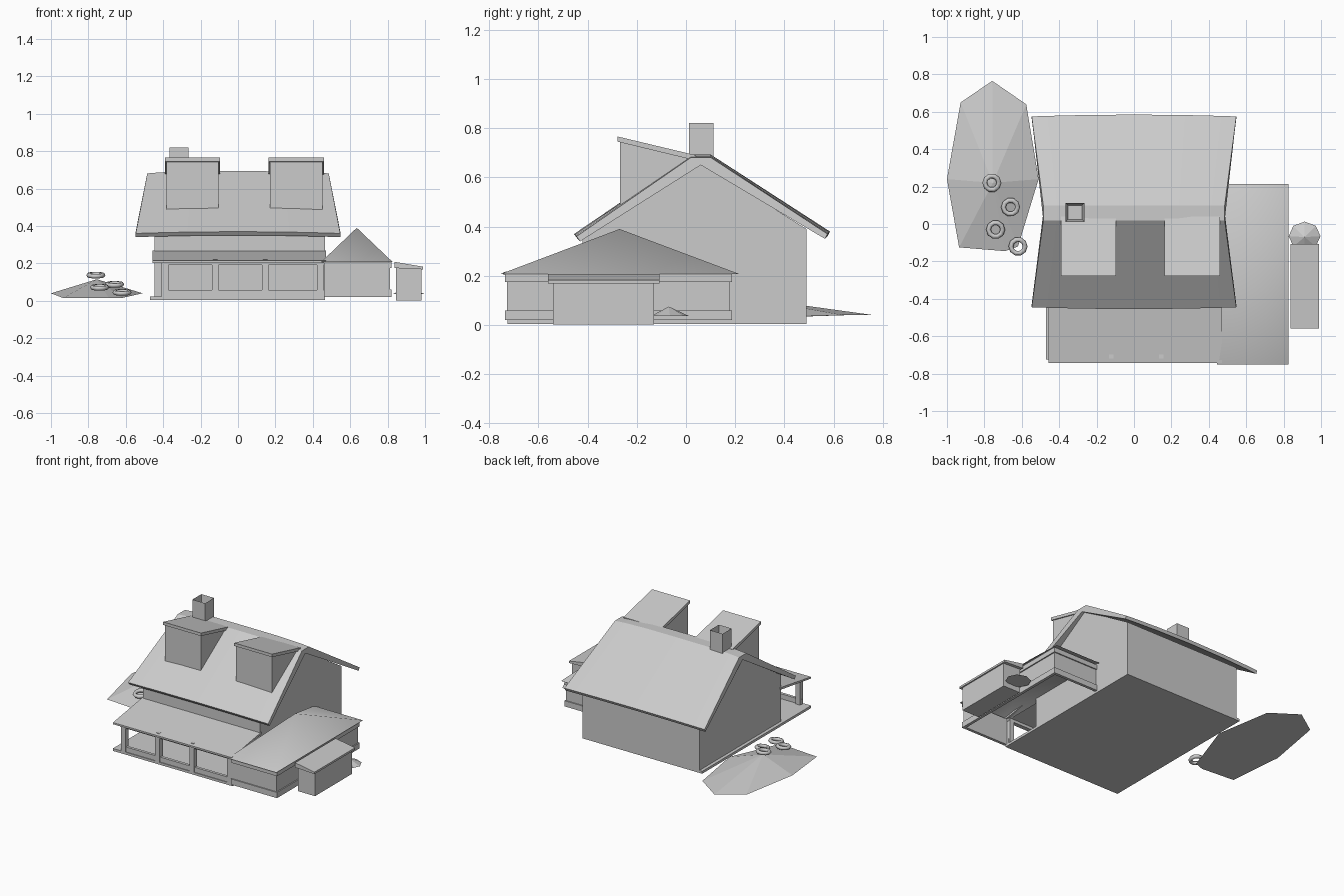
import bpy, bmesh, math
from mathutils import Matrix, Vector

old = bpy.data.objects.get("Cube")
if old:
    bpy.data.objects.remove(old, do_unlink=True)

grey = bpy.data.materials.new("plain grey")
grey.use_nodes = True
GREY = (0.6, 0.6, 0.6, 1)
grey.diffuse_color = GREY
grey.node_tree.nodes["Principled BSDF"].inputs["Base Color"].default_value = GREY


def finish(name, bm, smooth=False):
    bmesh.ops.recalc_face_normals(bm, faces=bm.faces)
    for f in bm.faces:
        f.smooth = smooth
    mesh = bpy.data.meshes.new(name)
    bm.to_mesh(mesh)
    bm.free()
    mesh.materials.append(grey)
    ob = bpy.data.objects.new(name, mesh)
    bpy.context.collection.objects.link(ob)
    return ob


def loft(name, rings, smooth=False):
    """Skin a row of equal closed outlines and cap both ends."""
    bm = bmesh.new()
    rows = [[bm.verts.new(p) for p in ring] for ring in rings]
    n = len(rows[0])
    for a, b in zip(rows, rows[1:]):
        for i in range(n):
            j = (i + 1) % n
            bm.faces.new((a[i], a[j], b[j], b[i]))
    bm.faces.new(rows[0])
    bm.faces.new(rows[-1])
    return finish(name, bm, smooth)


def prism(name, x0, x1, profile):
    """Extrude a (y, z) outline along x."""
    return loft(name, [[(x, y, z) for y, z in profile] for x in (x0, x1)])


def box(name, x, y, z):
    return prism(name, *x, [(y[0], z[0]), (y[1], z[0]), (y[1], z[1]), (y[0], z[1])])


def fan(name, rim, apex, smooth=False, closed=True):
    """Cone-like shell from a rim up to one point."""
    bm = bmesh.new()
    vs = [bm.verts.new(p) for p in rim]
    top = bm.verts.new(apex)
    for a, b in zip(vs, vs[1:] + vs[:1]):
        bm.faces.new((a, b, top))
    if closed:
        bm.faces.new(vs)
    return finish(name, bm, smooth)


# Main house with gabled ends
prism("house_walls", -0.447, 0.465,
      [(-0.42, 0.01), (-0.42, 0.35), (0.06, 0.66), (0.49, 0.39), (0.49, 0.01)])
box("foundation_slab", (-0.47, 0.465), (-0.725, 0.49), (0.005, 0.022))

# Main roof: flared towards the eaves, slightly bowed along its length
roof_profile = [(-0.445, 0.36, 0.547), (0.02, 0.693, 0.485), (0.10, 0.693, 0.485),
                (0.575, 0.37, 0.547), (0.565, 0.35, 0.547), (0.06, 0.662, 0.485),
                (-0.43, 0.34, 0.547)]
stations = []
for t in (-1, -0.85, -0.5, 0, 0.5, 0.85, 1):
    bow = 0.01 * (1 - t * t)
    ring = []
    for y, z, half in roof_profile:
        eave = abs(y - 0.06) > 0.2
        out = math.copysign(bow, y - 0.06) if eave else 0
        ring.append((t * half, y + out, z + (bow if eave else -0.012 * t ** 4)))
    stations.append(ring)
loft("main_roof", stations)

# Dormers with roofs falling back to the ridge
for side, cx in (("right", -0.243), ("left", 0.312)):
    prism(side + "_dormer_walls", cx - 0.14, cx + 0.14,
          [(-0.268, 0.48), (-0.268, 0.748), (0.05, 0.675)])
    prism(side + "_dormer_roof", cx - 0.148, cx + 0.148,
          [(-0.278, 0.745), (-0.278, 0.766), (0.04, 0.69), (0.04, 0.668)])

# Hollow chimney
bm = bmesh.new()
bmesh.ops.create_cube(bm, size=1, matrix=Matrix.Translation((-0.315, 0.062, 0.72))
                      @ Matrix.Diagonal((0.1, 0.1, 0.2, 1)))
bm.faces.ensure_lookup_table()
top = max(bm.faces, key=lambda f: f.calc_center_median().z)
bmesh.ops.inset_region(bm, faces=[top], thickness=0.017)
bmesh.ops.translate(bm, verts=top.verts, vec=(0, 0, -0.1))
finish("chimney", bm)

# Front porch
prism("porch_roof", -0.457, 0.47,
      [(-0.742, 0.203), (-0.742, 0.215), (-0.41, 0.268), (-0.41, 0.252)])
box("porch_beam", (-0.41, 0.46), (-0.725, -0.695), (0.19, 0.21))
box("porch_kerb", (-0.41, 0.46), (-0.72, -0.70), (0.02, 0.057))
for i, x in enumerate((-0.39, -0.122, 0.145, 0.44)):
    box(f"porch_post_{i + 1}", (x - 0.018, x + 0.018), (-0.725, -0.69), (0.02, 0.205))
    if i in (1, 2):
        box(f"post_tip_{i + 1}", (x - 0.012, x + 0.012), (-0.72, -0.696), (0.2, 0.222))

# Side annex: open-bottomed walls with a raised sill and top band
for name, z0, z1, grow in (("wall", 0.05, 0.18, 0), ("sill", 0.02, 0.06, 0.008),
                           ("band", 0.175, 0.208, 0.008)):
    right, front, back = 0.812 + grow, -0.728 - grow, 0.178 + grow
    z = (z0, z1)
    box("annex_side_" + name, (0.80, right), (front, back), z)
    box("annex_front_" + name, (0.46, right), (front, -0.716), z)
    box("annex_back_" + name, (0.46, right), (0.166, back), z)
x0, x1, y0, y1 = 0.445, 0.826, -0.752, 0.215
fan("annex_roof", [(x0, y0, 0.208), (x1, y0, 0.208), (x1, y1, 0.208), (x0, y1, 0.208)],
    (0.635, -0.27, 0.39), smooth=True, closed=False)

# Small shed with a slanted lid
box("shed_walls", (0.845, 0.98), (-0.54, -0.13), (0.002, 0.178))
lid = [(0.838, 0.175), (0.99, 0.168), (0.99, 0.182), (0.838, 0.208)]
loft("shed_roof", [[(x, y, z) for x, z in lid] for y in (-0.56, -0.108)])

# Low stone behind the shed
steps = [math.tau * i / 8 for i in range(8)]
fan("garden_stone", [(0.912 + 0.085 * math.cos(a), -0.065 + 0.078 * math.sin(a), 0.036)
                     for a in steps], (0.912, -0.07, 0.075))

# Faceted mound beside the house
rim = [(-0.758, 0.765), (-0.576, 0.64), (-0.51, 0.24), (-0.62, -0.12),
       (-0.69, -0.145), (-0.935, -0.125), (-1.0, 0.24), (-0.927, 0.65)]
fan("mound", [(x, y, 0.04 if y > 0 else 0.015) for x, y in rim], (-0.755, 0.22, 0.115))

# Rings lying on the mound
for i, at in enumerate(((-0.76, 0.22, 0.137), (-0.66, 0.09, 0.088),
                        (-0.74, -0.03, 0.072), (-0.62, -0.12, 0.045))):
    tilt = Matrix.Translation(at) @ Matrix.Rotation(0.15, 4, "X")
    loops = []
    for a in [math.tau * k / 10 for k in range(10)]:
        loops.append([tilt @ Vector(((0.038 + 0.013 * math.cos(b)) * math.cos(a),
                                     (0.038 + 0.013 * math.cos(b)) * math.sin(a),
                                     0.013 * math.sin(b)))
                      for b in [math.tau * k / 6 for k in range(6)]])
    bm = bmesh.new()
    rows = [[bm.verts.new(p) for p in ring] for ring in loops]
    for r in range(10):
        a, b = rows[r], rows[(r + 1) % 10]
        for k in range(6):
            bm.faces.new((a[k], a[(k + 1) % 6], b[(k + 1) % 6], b[k]))
    finish(f"ring_{i + 1}", bm, smooth=True)
